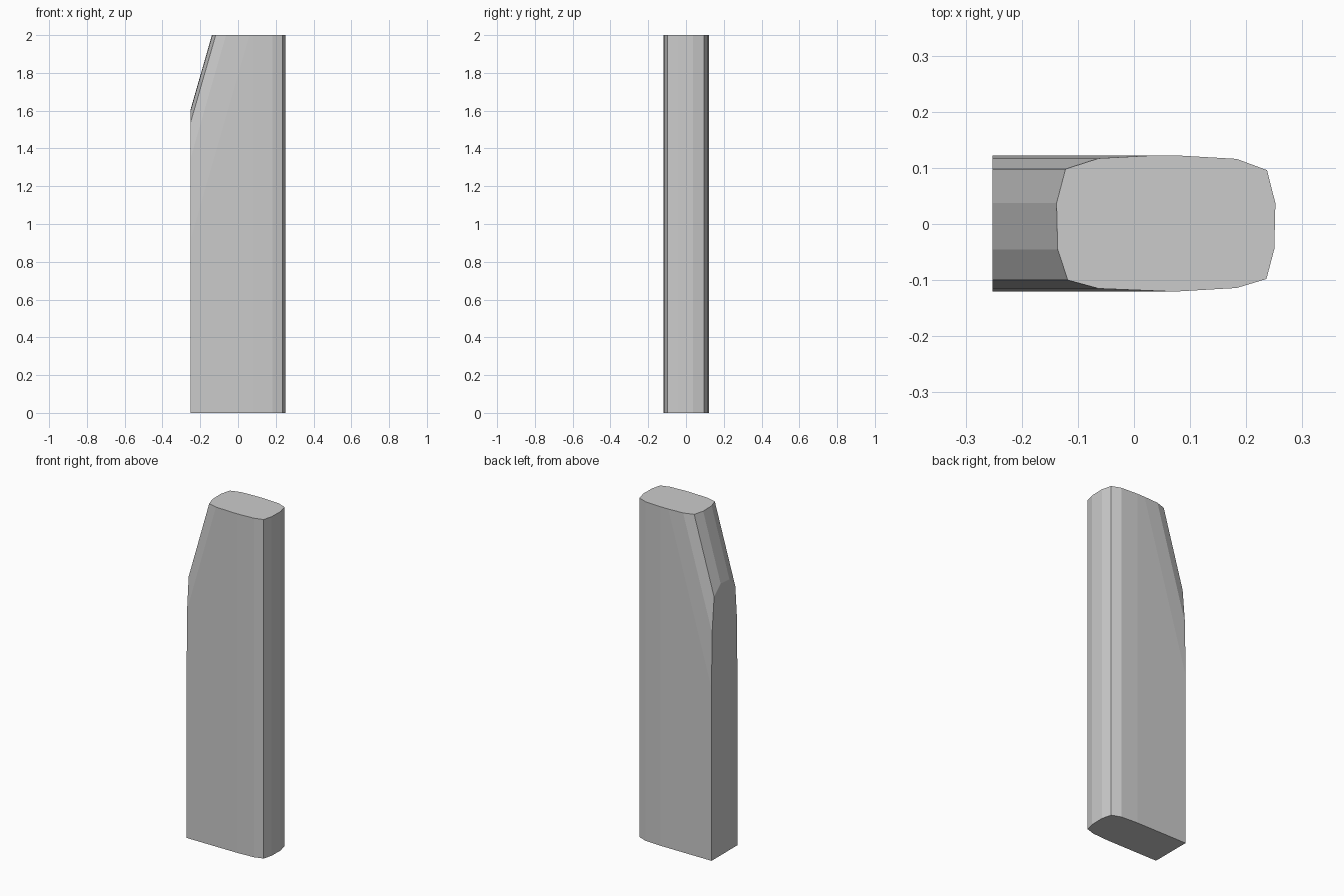
import bpy, bmesh

if "Cube" in bpy.data.objects:
    bpy.data.objects.remove(bpy.data.objects["Cube"])

HEIGHT = 2.0
BACK_X = -0.252            # flat long face
SLOPE = 0.115 / 0.40       # run / drop of the slanted upper face

# rounded nose, extruded straight up
nose = [(0.08, 0.122), (0.183, 0.116), (0.237, 0.096), (0.252, 0.037),
        (0.250, -0.045), (0.236, -0.098), (0.183, -0.114), (0.08, -0.120)]
# rounded rear of the top outline, swept down along the slant
rear = [(0.03, 0.122), (-0.063, 0.117), (-0.122, 0.098), (-0.138, 0.037),
        (-0.136, -0.045), (-0.118, -0.100), (-0.063, -0.115), (0.06, -0.120)]
# square corners at the base
corners = [(BACK_X, 0.122), (BACK_X, -0.120)]

points = [(x, y, z) for x, y in nose for z in (0, HEIGHT)]
points += [(x, y, 0) for x, y in corners]
for x, y in rear:
    points.append((x, y, HEIGHT))
    points.append((BACK_X, y, HEIGHT - (x - BACK_X) / SLOPE))

# the body is convex, so skin its outline points
bm = bmesh.new()
for p in points:
    bm.verts.new(p)
result = bmesh.ops.convex_hull(bm, input=bm.verts[:])
loose = [v for v in bm.verts if not v.link_faces]
bmesh.ops.delete(bm, geom=loose, context='VERTS')
bmesh.ops.dissolve_limit(bm, angle_limit=0.004, verts=bm.verts[:], edges=bm.edges[:])
bmesh.ops.recalc_face_normals(bm, faces=bm.faces[:])

mesh = bpy.data.meshes.new("post_body")
bm.to_mesh(mesh)
bm.free()
body = bpy.data.objects.new("post_body", mesh)
bpy.context.collection.objects.link(body)
